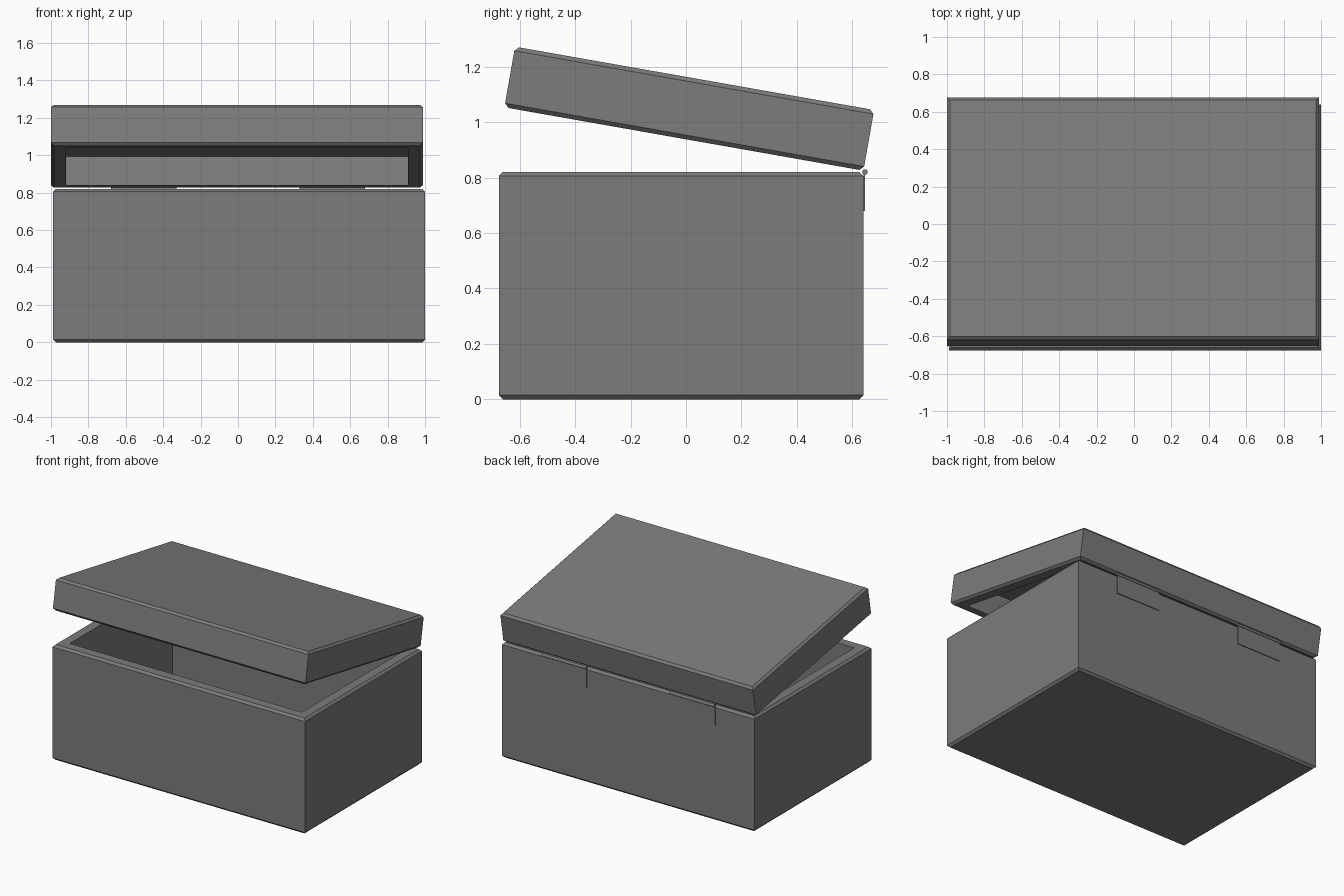
import bpy, bmesh, math
from mathutils import Matrix

cube = bpy.data.objects.get("Cube")
if cube:
    bpy.data.objects.remove(cube, do_unlink=True)

WIDTH, DEPTH = 1.988, 1.315
BODY_H, LID_H = 0.82, 0.222
WALL, CHAMFER = 0.08, 0.015
BACK = 0.64                      # y of the body's back face
TILT = math.radians(10)          # lid opening angle

grey = bpy.data.materials.new("plain_grey")
grey.use_nodes = True
grey.diffuse_color = (0.2, 0.2, 0.2, 1)
grey.node_tree.nodes["Principled BSDF"].inputs["Base Color"].default_value = (0.2, 0.2, 0.2, 1)


def add_object(name, bm):
    bmesh.ops.recalc_face_normals(bm, faces=bm.faces[:])
    mesh = bpy.data.meshes.new(name)
    bm.to_mesh(mesh)
    bm.free()
    mesh.materials.append(grey)
    obj = bpy.data.objects.new(name, mesh)
    bpy.context.collection.objects.link(obj)
    return obj


def open_box(name, height, floor):
    """Chamfered hollow box; its back bottom edge lies on the local x axis."""
    c = CHAMFER
    profile = [(c, 0), (0, c), (0, height - c), (c, height), (WALL, height), (WALL, floor)]
    bm = bmesh.new()
    rings = []
    for inset, z in profile:
        x, front, back = WIDTH / 2 - inset, -DEPTH + inset, -inset
        corners = [(-x, front), (x, front), (x, back), (-x, back)]
        rings.append([bm.verts.new((px, py, z)) for px, py in corners])
    for low, high in zip(rings, rings[1:]):
        for i in range(4):
            j = (i + 1) % 4
            bm.faces.new((low[i], low[j], high[j], high[i]))
    bm.faces.new(rings[0])
    bm.faces.new(rings[-1])
    return add_object(name, bm)


# Body
body = open_box("box_body", BODY_H, WALL)
body.location = (0.006, BACK, 0)

# Lid: the same shell turned upside down, then swung open at the back edge
lid = open_box("lid", LID_H, 0.065)
lid.data.transform(Matrix.Translation((0, 0, LID_H)) @ Matrix.Scale(-1, 4, (0, 0, 1)))
lid.data.flip_normals()
lid.location = (-0.006, BACK, BODY_H + 0.005)
lid.rotation_euler.x = -TILT

# Hinges: a leaf on the back face and a pin above it
for side, x in (("left", 0.505), ("right", -0.505)):
    bm = bmesh.new()
    bmesh.ops.create_cube(bm, size=1)
    leaf = add_object(side + "_hinge_leaf", bm)
    leaf.scale = (0.35, 0.006, 0.14)
    leaf.location = (x, BACK + 0.003, BODY_H - 0.07)

    bm = bmesh.new()
    bmesh.ops.create_cone(bm, cap_ends=True, segments=12, radius1=0.01, radius2=0.01,
                          depth=0.35, matrix=Matrix.Rotation(math.pi / 2, 4, "Y"))
    pin = add_object(side + "_hinge_pin", bm)
    pin.location = (x, BACK + 0.005, BODY_H)
